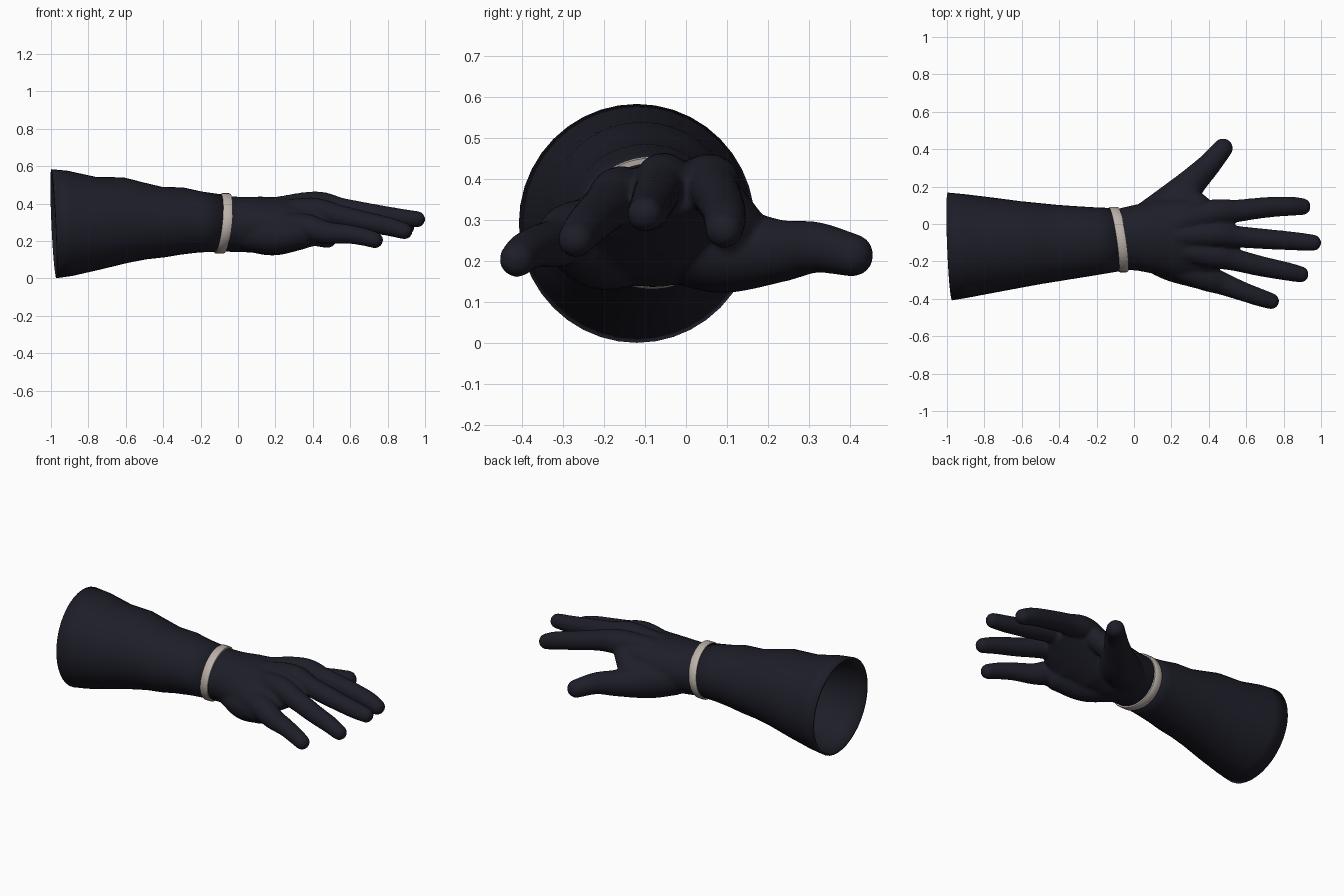
import bpy, bmesh
from math import sin, cos, pi
from mathutils import Vector

cube = bpy.data.objects.get("Cube")
if cube:
    bpy.data.objects.remove(cube, do_unlink=True)


def material(name, color, rough):
    m = bpy.data.materials.new(name)
    m.use_nodes = True
    m.diffuse_color = (*color, 1)
    bsdf = m.node_tree.nodes["Principled BSDF"]
    bsdf.inputs["Base Color"].default_value = (*color, 1)
    bsdf.inputs["Roughness"].default_value = rough
    return m


FABRIC = material("dark navy fabric", (0.0125, 0.0125, 0.0215), 0.9)
IVORY = material("ivory band", (0.5, 0.44, 0.4), 0.6)


def finish(bm, name, mat):
    bmesh.ops.recalc_face_normals(bm, faces=bm.faces[:])
    mesh = bpy.data.meshes.new(name)
    bm.to_mesh(mesh)
    bm.free()
    obj = bpy.data.objects.new(name, mesh)
    bpy.context.collection.objects.link(obj)
    mesh.materials.append(mat)
    return obj


def smooth(obj, angle):
    bpy.ops.object.select_all(action='DESELECT')
    obj.select_set(True)
    bpy.context.view_layer.objects.active = obj
    bpy.ops.object.shade_smooth_by_angle(angle=angle)


def ring(bm, x, yc, zc, hw, hh, roll=0, lean_y=0, lean_z=0, n=40):
    """Elliptical section across the arm; lean tilts it along x."""
    verts = []
    for i in range(n):
        a = 2 * pi * i / n
        dy, dz = hw * cos(a), hh * sin(a)
        dy, dz = dy * cos(roll) - dz * sin(roll), dy * sin(roll) + dz * cos(roll)
        verts.append(bm.verts.new((x + lean_y * dy + lean_z * dz, yc + dy, zc + dz)))
    return verts


def bridge(bm, rings):
    for a, b in zip(rings, rings[1:]):
        for i in range(len(a)):
            j = (i + 1) % len(a)
            bm.faces.new((a[i], a[j], b[j], b[i]))


def bead_chain(bm, points, steps=7):
    """Spheres swept along a smooth path of (x, y, z, radius) points."""
    pts = [Vector(p) for p in points]
    pts = [2 * pts[0] - pts[1]] + pts + [2 * pts[-1] - pts[-2]]
    for a, b, c, d in zip(pts, pts[1:], pts[2:], pts[3:]):
        for s in range(steps + 1):
            t = s / steps
            p = 0.5 * (2 * b + (c - a) * t + (2 * a - 5 * b + 4 * c - d) * t * t
                       + (3 * b - a - 3 * c + d) * t ** 3)
            made = bmesh.ops.create_icosphere(bm, subdivisions=3, radius=p[3])
            bmesh.ops.translate(bm, verts=made["verts"], vec=p.xyz)


# Flared sleeve: x, lowest y, highest y, lowest z, highest z
sleeve_sections = [
    (-0.985, -0.408, 0.168, 0.001, 0.584), (-0.9, -0.394, 0.16, 0.013, 0.576),
    (-0.75, -0.366, 0.142, 0.047, 0.543), (-0.6, -0.338, 0.122, 0.083, 0.54),
    (-0.5, -0.32, 0.112, 0.102, 0.514), (-0.4, -0.304, 0.102, 0.113, 0.49),
    (-0.3, -0.288, 0.095, 0.127, 0.486), (-0.2, -0.272, 0.089, 0.139, 0.464),
    (-0.08, -0.252, 0.084, 0.144, 0.447),
]
bm = bmesh.new()
bridge(bm, [ring(bm, x, (y0 + y1) / 2, (z0 + z1) / 2, (y1 - y0) / 2, (z1 - z0) / 2,
                 lean_y=-0.04, lean_z=-0.045 if x < -0.3 else 0.05)
            for x, y0, y1, z0, z1 in sleeve_sections])
sleeve = finish(bm, "sleeve", FABRIC)
wall = sleeve.modifiers.new("wall", 'SOLIDIFY')
wall.thickness = 0.012
wall.offset = -1
smooth(sleeve, 0.7)

# Tilted bracelet band with a rectangular section
bm = bmesh.new()
band_rings = [ring(bm, -0.083 + dx, -0.083, 0.294, 0.163 + r, 0.15 + r,
                   lean_y=-0.145, lean_z=0.1, n=48)
              for dx, r in ((-0.025, -0.006), (-0.025, 0.008), (-0.018, 0.012),
                            (0.018, 0.012), (0.025, 0.008), (0.025, -0.006))]
bridge(bm, band_rings + band_rings[:1])
smooth(finish(bm, "wrist_band", IVORY), 0.8)

# Palm body, rolled so the little-finger side sits lower
bm = bmesh.new()
palm = [ring(bm, *s) for s in (
    (-0.09, -0.083, 0.294, 0.164, 0.15, 0),
    (0.01, -0.072, 0.288, 0.176, 0.148, 0),
    (0.12, -0.07, 0.287, 0.2, 0.15, 0.1),
    (0.25, -0.085, 0.3, 0.22, 0.132, 0.22),
    (0.38, -0.085, 0.325, 0.22, 0.1, 0.31),
    (0.47, -0.06, 0.347, 0.18, 0.072, 0.32),
    (0.535, -0.045, 0.355, 0.105, 0.045, 0.2))]
bridge(bm, palm)
bm.faces.new(palm[0])
bm.faces.new(palm[-1])

# Fingers run from the back of the hand through knuckles to the tips
digits = {
    "index": [(0.16, -0.02, 0.362, 0.066), (0.4, 0.055, 0.39, 0.073), (0.55, 0.07, 0.37, 0.061),
              (0.7, 0.088, 0.335, 0.056), (0.83, 0.095, 0.303, 0.052), (0.899, 0.093, 0.278, 0.046)],
    "middle": [(0.16, -0.07, 0.365, 0.064), (0.41, -0.055, 0.396, 0.07), (0.55, -0.068, 0.373, 0.059),
               (0.7, -0.08, 0.348, 0.055), (0.86, -0.092, 0.325, 0.05), (0.957, -0.1, 0.316, 0.044)],
    "ring": [(0.16, -0.12, 0.345, 0.064), (0.39, -0.16, 0.363, 0.07), (0.54, -0.192, 0.334, 0.06),
             (0.68, -0.226, 0.303, 0.055), (0.81, -0.252, 0.276, 0.05), (0.89, -0.269, 0.253, 0.044)],
    "little": [(0.16, -0.19, 0.28, 0.08), (0.36, -0.276, 0.272, 0.074), (0.47, -0.318, 0.245, 0.061),
               (0.58, -0.36, 0.238, 0.052), (0.67, -0.392, 0.223, 0.048), (0.732, -0.412, 0.205, 0.044)],
    "thumb": [(0.08, 0.01, 0.25, 0.112), (0.19, 0.095, 0.23, 0.108), (0.31, 0.222, 0.225, 0.078),
              (0.4, 0.315, 0.234, 0.063), (0.476, 0.405, 0.215, 0.053)],
    "thumb_web": [(0.2, 0.06, 0.28, 0.09), (0.28, 0.13, 0.27, 0.07), (0.36, 0.085, 0.34, 0.065)],
    "palm_heel": [(0.07, -0.13, 0.25, 0.11), (0.2, -0.205, 0.23, 0.1), (0.34, -0.26, 0.25, 0.085)],
}
for path in digits.values():
    bead_chain(bm, path)

# Fuse everything into one continuous glove surface
glove = finish(bm, "gloved_hand", FABRIC)
fuse = glove.modifiers.new("fuse", 'REMESH')
fuse.mode = 'VOXEL'
fuse.voxel_size = 0.009
fuse.use_smooth_shade = True
soften = glove.modifiers.new("soften", 'SMOOTH')
soften.factor = 0.5
soften.iterations = 6
